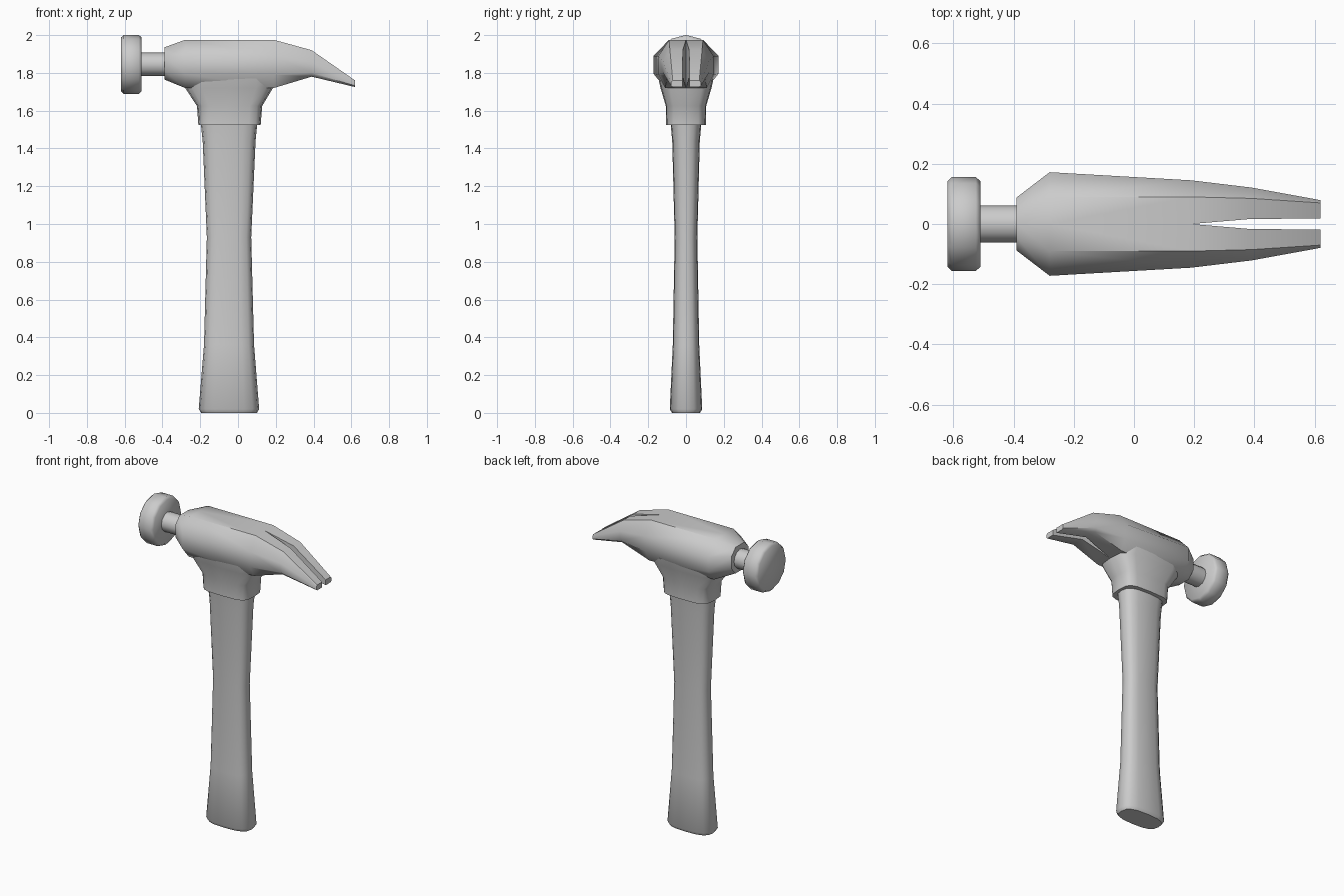
import bpy, bmesh, math

if "Cube" in bpy.data.objects:
    bpy.data.objects.remove(bpy.data.objects["Cube"])


def finish(bm, name, angle):
    bmesh.ops.recalc_face_normals(bm, faces=bm.faces)
    mesh = bpy.data.meshes.new(name)
    bm.to_mesh(mesh)
    bm.free()
    ob = bpy.data.objects.new(name, mesh)
    bpy.context.collection.objects.link(ob)
    bpy.ops.object.select_all(action='DESELECT')
    bpy.context.view_layer.objects.active = ob
    ob.select_set(True)
    bpy.ops.object.shade_smooth_by_angle(angle=math.radians(angle))
    return ob


def loft(rings):
    bm = bmesh.new()
    loops = [[bm.verts.new(p) for p in ring] for ring in rings]
    n = len(rings[0])
    for a, b in zip(loops, loops[1:]):
        for i in range(n):
            j = (i + 1) % n
            bm.faces.new((a[i], a[j], b[j], b[i]))
    bm.faces.new(loops[0])
    bm.faces.new(loops[-1])
    return bm


def oval(z, x0, x1, w, power=2.8, n=16):
    """Rounded-box section lying flat at height z."""
    ring = []
    for i in range(n):
        t = 2 * math.pi * i / n
        c, s = math.cos(t), math.sin(t)
        ring.append(((x0 + x1) / 2 + (x1 - x0) / 2 * math.copysign(abs(c) ** (2 / power), c),
                     w * math.copysign(abs(s) ** (2 / power), s), z))
    return ring


def disc(x, r, n=12, zc=1.845):
    return [(x, r * math.cos(2 * math.pi * i / n), zc + r * math.sin(2 * math.pi * i / n))
            for i in range(n)]


# Handle: waisted grip with a softened butt
finish(loft([oval(*s) for s in (
    (0.0, -0.195, 0.1, 0.074), (0.02, -0.208, 0.112, 0.086), (0.36, -0.18, 0.085, 0.07),
    (0.93, -0.165, 0.07, 0.06), (1.44, -0.187, 0.093, 0.073), (1.56, -0.2, 0.105, 0.084))]),
    "handle", 40)

# Socket that flares up into the head
finish(loft([oval(*s, 4.0) for s in (
    (1.525, -0.21, 0.12, 0.105), (1.625, -0.217, 0.128, 0.107),
    (1.72, -0.28, 0.185, 0.135), (1.77, -0.28, 0.185, 0.146))]), "socket", 40)

# Head and split claw: half sections (x, gap, top half width, width, bottom half width,
# bottom z, lower side z, upper side z, top z), mirrored across the middle
sections = (
    (-0.39, 0, 0.045, 0.088, 0.045, 1.765, 1.81, 1.89, 1.935),
    (-0.28, 0, 0.09, 0.172, 0.11, 1.72, 1.795, 1.89, 1.975),
    (0.19, 0, 0.09, 0.145, 0.11, 1.72, 1.79, 1.89, 1.975),
    (0.39, 0.017, 0.085, 0.121, 0.10, 1.78, 1.80, 1.86, 1.92),
    (0.62, 0.018, 0.07, 0.079, 0.07, 1.725, 1.732, 1.75, 1.76))
bm = loft([[(x, g, zt), (a, zt) and (x, a, zt), (x, w, zu), (x, w, zl), (x, b, zb), (x, g, zb)]
           for x, g, a, w, b, zb, zl, zu, zt in sections])
inner = [f for f in bm.faces if all(abs(v.co.y) < 1e-5 for v in f.verts)]
bmesh.ops.delete(bm, geom=inner, context='FACES_ONLY')
copy = bmesh.ops.duplicate(bm, geom=bm.verts[:] + bm.edges[:] + bm.faces[:])["geom"]
for v in copy:
    if isinstance(v, bmesh.types.BMVert):
        v.co.y *= -1
bmesh.ops.remove_doubles(bm, verts=bm.verts, dist=1e-5)
finish(bm, "head_and_claw", 50)

# Neck and striking face
finish(loft([disc(-0.52, 0.062), disc(-0.37, 0.062)]), "neck", 40)
finish(loft([disc(-0.62, 0.142), disc(-0.605, 0.156), disc(-0.525, 0.156), disc(-0.51, 0.142)]),
       "striking_face", 50)
